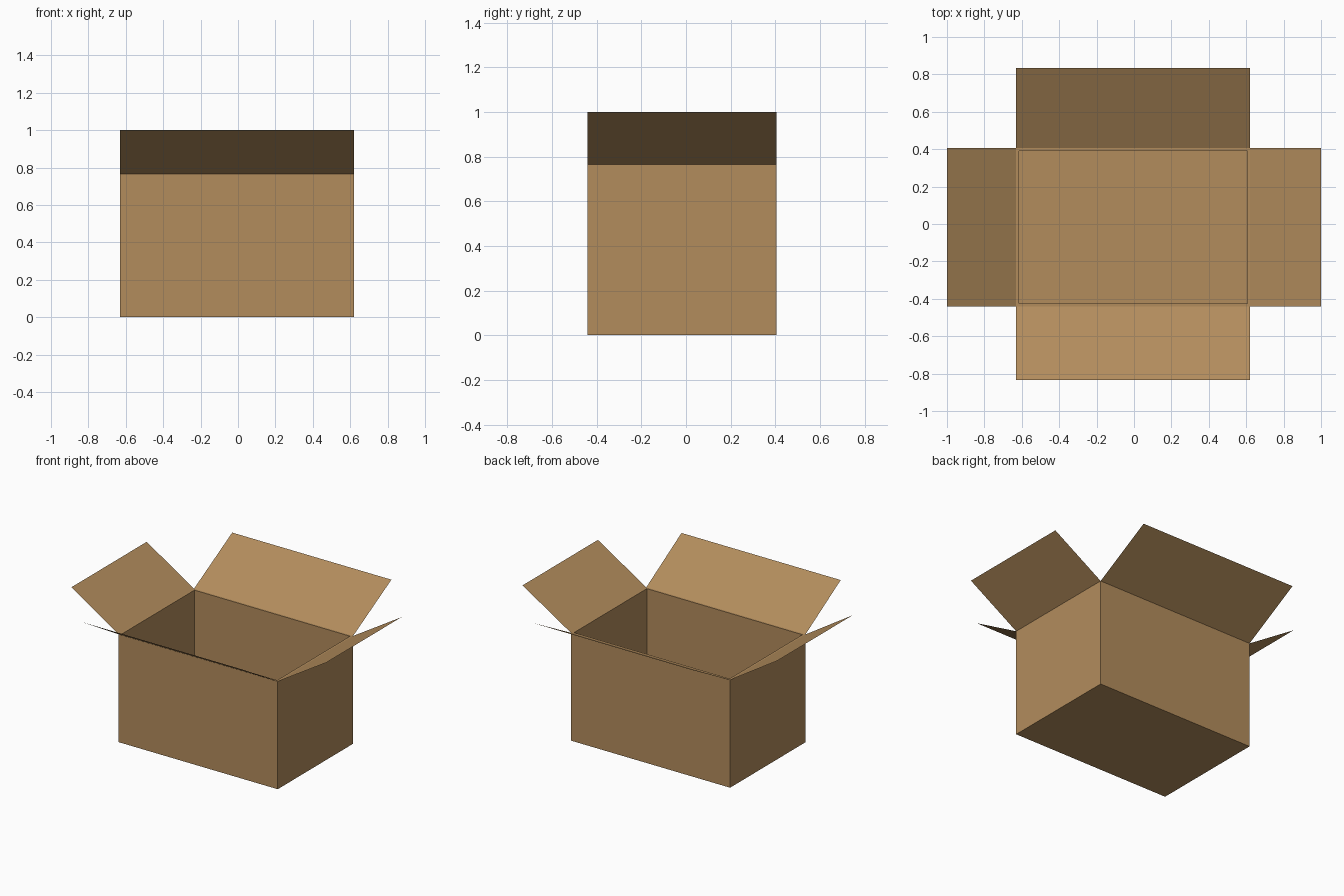
import bpy, bmesh
from mathutils import Vector

if "Cube" in bpy.data.objects:
    bpy.data.objects.remove(bpy.data.objects["Cube"])

# Box outline, rim height, flap tip height and board thickness
X0, X1, Y0, Y1 = -0.63, 0.62, -0.44, 0.405
RIM, TIP, T = 0.765, 1.0, 0.02

card = bpy.data.materials.new("cardboard brown")
card.diffuse_color = (0.45, 0.265, 0.108, 1)
card.use_nodes = True
card.node_tree.nodes["Principled BSDF"].inputs["Base Color"].default_value = card.diffuse_color


def add_object(name, bm):
    mesh = bpy.data.meshes.new(name)
    bm.to_mesh(mesh)
    bm.free()
    mesh.materials.append(card)
    obj = bpy.data.objects.new(name, mesh)
    bpy.context.collection.objects.link(obj)
    return obj


# Box body: a cube whose top is inset for the rim and pushed down for the cavity
bm = bmesh.new()
bmesh.ops.create_cube(bm, size=1)
for v in bm.verts:
    v.co = Vector((X0 if v.co.x < 0 else X1,
                   Y0 if v.co.y < 0 else Y1,
                   0 if v.co.z < 0 else RIM))
bm.normal_update()
top = max(bm.faces, key=lambda f: f.normal.z)
bmesh.ops.inset_region(bm, faces=[top], thickness=T)
floor = bmesh.ops.extrude_discrete_faces(bm, faces=[top])["faces"][0]
bmesh.ops.translate(bm, verts=floor.verts, vec=(0, 0, T - RIM))
bm.normal_update()
add_object("box_body", bm)


# Open flaps: thin sheets hinged on the outer rim edges, leaning outward
def flap(name, a, b, out):
    bm = bmesh.new()
    a, b = Vector((*a, RIM)), Vector((*b, RIM))
    lean = Vector((*out, TIP - RIM))
    bm.faces.new([bm.verts.new(p) for p in (a, b, b + lean, a + lean)])
    bm.normal_update()
    for f in bm.faces:
        if f.normal.z < 0:
            f.normal_flip()
    add_object(name, bm)


flap("front_flap", (X0, Y0), (X1, Y0), (0, -0.835 - Y0))
flap("back_flap", (X0, Y1), (X1, Y1), (0, 0.835 - Y1))
flap("left_flap", (X0, Y0), (X0, Y1), (-1 - X0, 0))
flap("right_flap", (X1, Y0), (X1, Y1), (1 - X1, 0))
